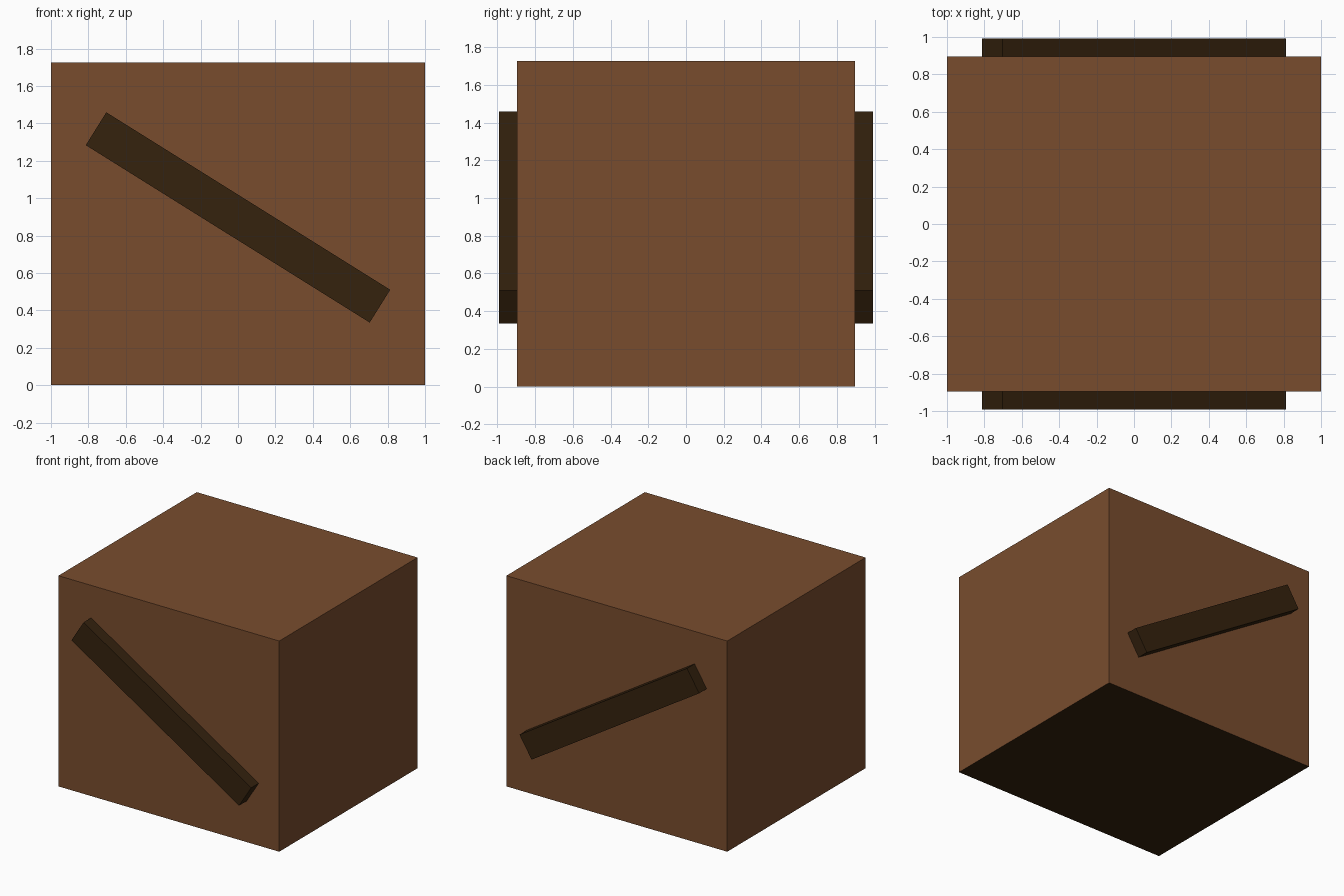
import bpy, math
from mathutils import Matrix, Vector

if "Cube" in bpy.data.objects:
    bpy.data.objects.remove(bpy.data.objects["Cube"])


def material(name, rgb):
    m = bpy.data.materials.new(name)
    m.diffuse_color = (*rgb, 1)
    m.use_nodes = True
    m.node_tree.nodes["Principled BSDF"].inputs["Base Color"].default_value = m.diffuse_color
    return m


BROWN = material("warm_brown_wood", (0.19, 0.073, 0.027))
DARK = material("dark_brown_wood", (0.035, 0.016, 0.0043))


def box(name, size, centre, mat, tilt=0):
    bpy.ops.mesh.primitive_cube_add(size=1)
    ob = bpy.context.object
    ob.name = name
    ob.data.transform(Matrix.Translation(Vector(centre))
                      @ Matrix.Rotation(tilt, 4, 'Y')
                      @ Matrix.Diagonal((*size, 1)))
    ob.data.materials.append(mat)
    return ob


# Crate body, with a dark underside
body = box("crate_body", (2, 1.79, 1.725), (0, 0, 0.8625), BROWN)
body.data.materials.append(DARK)
for face in body.data.polygons:
    if face.normal.z < -0.5:
        face.material_index = 1

# Diagonal planks on the front and back, both high on the -x side
for name, side in (("front_plank", -1), ("back_plank", 1)):
    box(name, (1.79, 0.11, 0.207), (0, side * 0.937, 0.897), DARK, math.radians(32))
